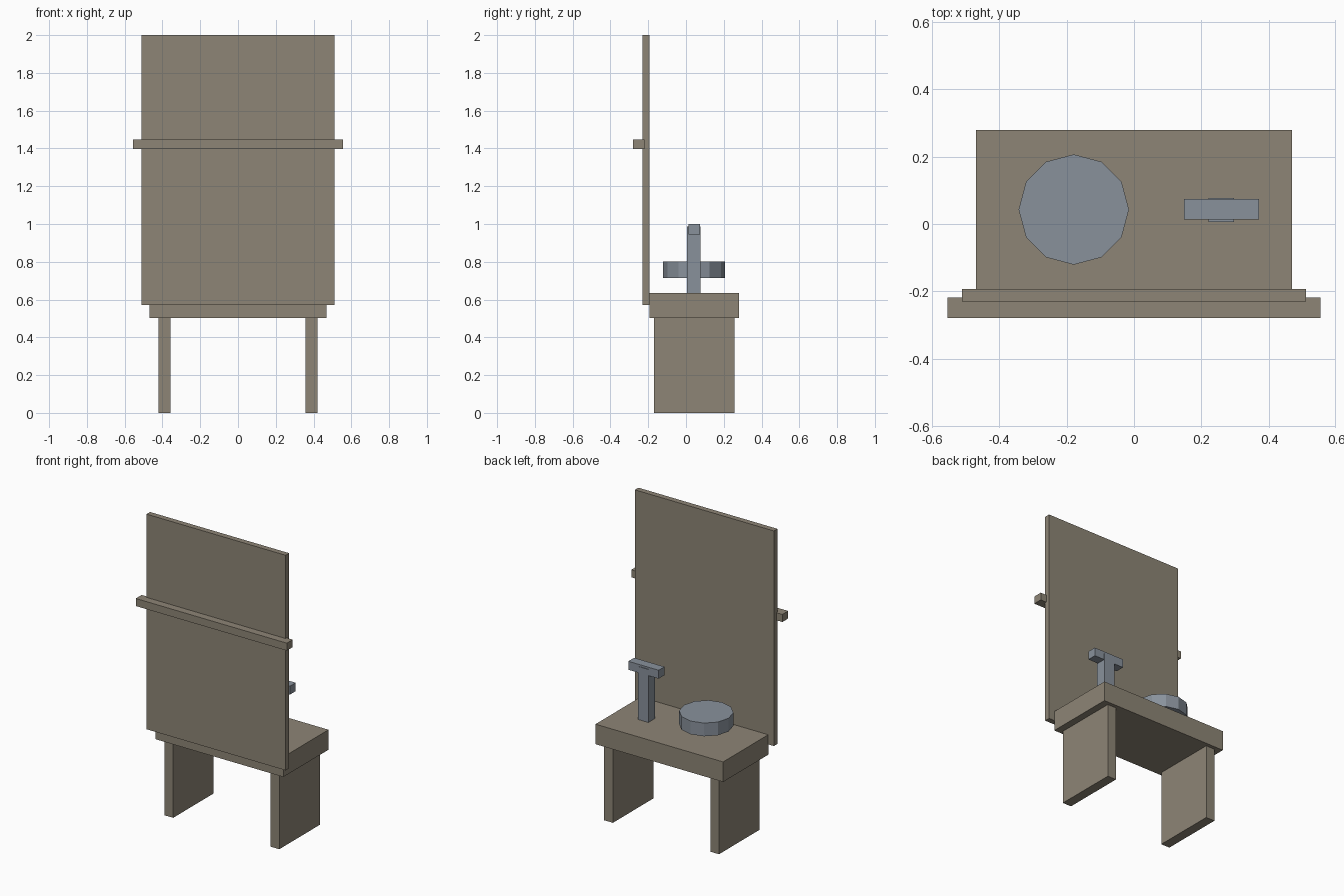
import bpy

if "Cube" in bpy.data.objects:
    bpy.data.objects.remove(bpy.data.objects["Cube"])


def material(name, rgb):
    m = bpy.data.materials.new(name)
    m.diffuse_color = (*rgb, 1)
    m.use_nodes = True
    m.node_tree.nodes["Principled BSDF"].inputs["Base Color"].default_value = m.diffuse_color
    return m


wood = material("drab_wood", (0.27, 0.235, 0.18))
metal = material("blue_grey_metal", (0.25, 0.285, 0.33))


def box(name, x, y, z, mat):
    """Box from (min, max) ranges on each axis."""
    bpy.ops.mesh.primitive_cube_add(size=1, location=[sum(r) / 2 for r in (x, y, z)])
    ob = bpy.context.object
    ob.name = name
    ob.scale = [r[1] - r[0] for r in (x, y, z)]
    bpy.ops.object.transform_apply(location=False, rotation=False, scale=True)
    ob.data.materials.append(mat)
    return ob


# Bench top and its two slab legs
box("bench_top", (-0.469, 0.469), (-0.194, 0.28), (0.502, 0.635), wood)
for side, s in (("left", -1), ("right", 1)):
    box(side + "_leg", sorted((s * 0.358, s * 0.422)), (-0.169, 0.256), (0, 0.502), wood)

# Tall panel with a rail across its front
box("tall_panel", (-0.511, 0.511), (-0.23, -0.193), (0.571, 2.0), wood)
box("front_rail", (-0.555, 0.555), (-0.28, -0.219), (1.397, 1.447), wood)

# Post with a crossbar
box("post", (0.222, 0.298), (0.006, 0.078), (0.635, 0.987), metal)
box("crossbar", (0.149, 0.372), (0.013, 0.074), (0.944, 1.0), metal)

# Twelve-sided disc raised above the bench
bpy.ops.mesh.primitive_cylinder_add(vertices=12, radius=0.164, depth=0.088,
                                    location=(-0.179, 0.043, 0.757))
disc = bpy.context.object
disc.name = "round_disc"
disc.data.materials.append(metal)
